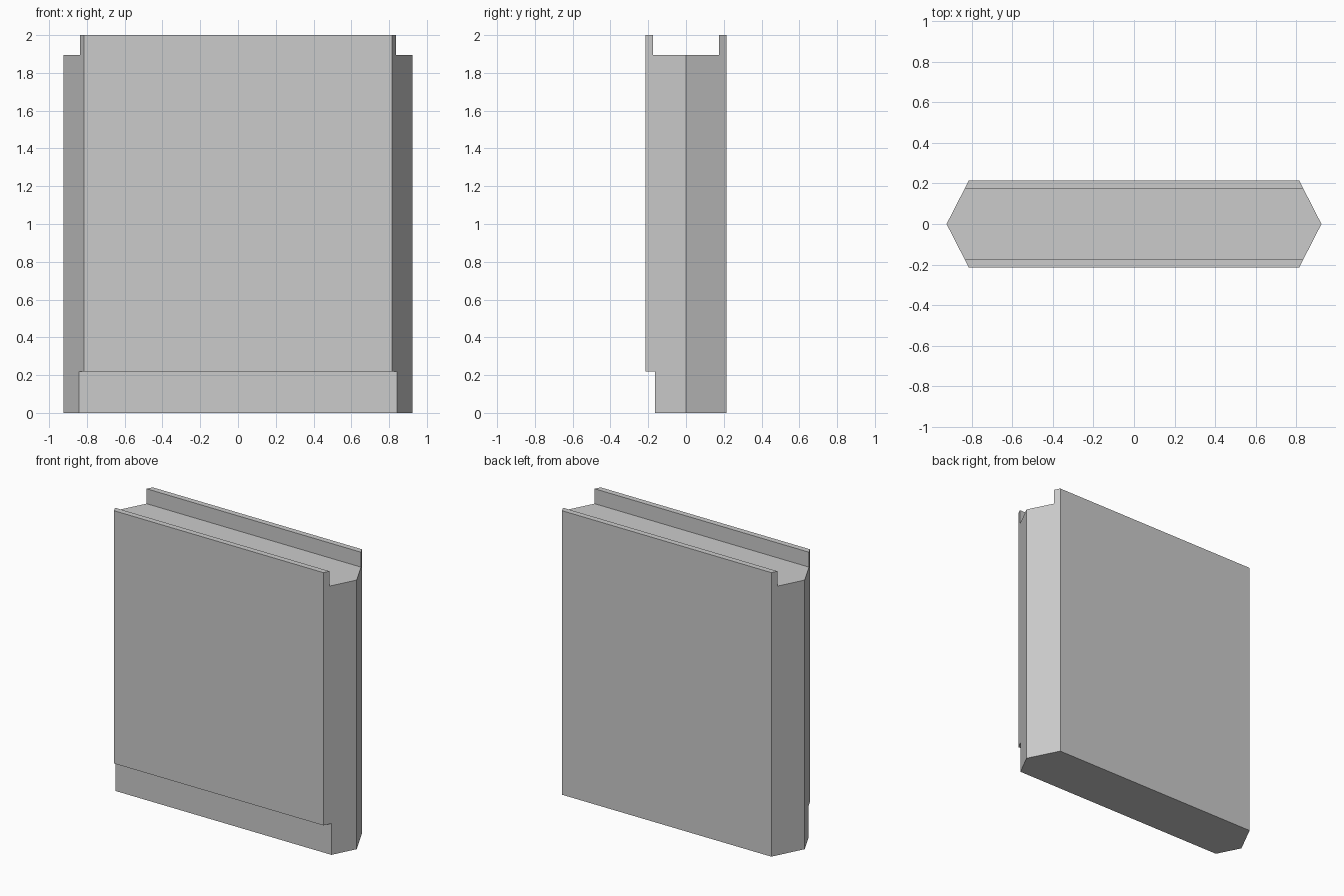
import bpy, bmesh

cube = bpy.data.objects.get("Cube")
if cube:
    bpy.data.objects.remove(cube, do_unlink=True)

HEIGHT, TIP, SHOULDER, DEPTH = 2.0, 0.925, 0.815, 0.215

stone = bpy.data.materials.new("stone_grey")
stone.use_nodes = True
colour = (0.6, 0.6, 0.6, 1)
stone.diffuse_color = colour
stone.node_tree.nodes["Principled BSDF"].inputs["Base Color"].default_value = colour


def prism(name, outline, z0, z1):
    """Extrude a plan outline between two heights."""
    bm = bmesh.new()
    base = bm.faces.new([bm.verts.new((x, y, z0)) for x, y in outline])
    top = bmesh.ops.extrude_face_region(bm, geom=[base], use_keep_orig=True)["geom"]
    for v in top:
        if isinstance(v, bmesh.types.BMVert):
            v.co.z = z1
    bmesh.ops.recalc_face_normals(bm, faces=bm.faces)
    mesh = bpy.data.meshes.new(name)
    bm.to_mesh(mesh)
    bm.free()
    obj = bpy.data.objects.new(name, mesh)
    bpy.context.collection.objects.link(obj)
    return obj


def cut(target, name, y0, y1, z0, z1):
    """Subtract a full-width box from the target."""
    box = prism(name, [(-1.2, y0), (1.2, y0), (1.2, y1), (-1.2, y1)], z0, z1)
    box.hide_render = True
    mod = target.modifiers.new(name, "BOOLEAN")
    mod.operation, mod.solver, mod.object = "DIFFERENCE", "EXACT", box
    bpy.context.view_layer.objects.active = target
    bpy.ops.object.modifier_apply(modifier=name)
    bpy.data.objects.remove(box, do_unlink=True)


# Slab with pointed ends
panel = prism("wall_panel", [(-TIP, 0), (-SHOULDER, -DEPTH), (SHOULDER, -DEPTH),
                             (TIP, 0), (SHOULDER, DEPTH), (-SHOULDER, DEPTH)], 0, HEIGHT)
panel.data.materials.append(stone)

# Channel along the top and recess along the front foot
cut(panel, "top_channel", -0.175, 0.175, 1.895, 2.2)
cut(panel, "foot_recess", -0.4, -0.163, -0.2, 0.22)
